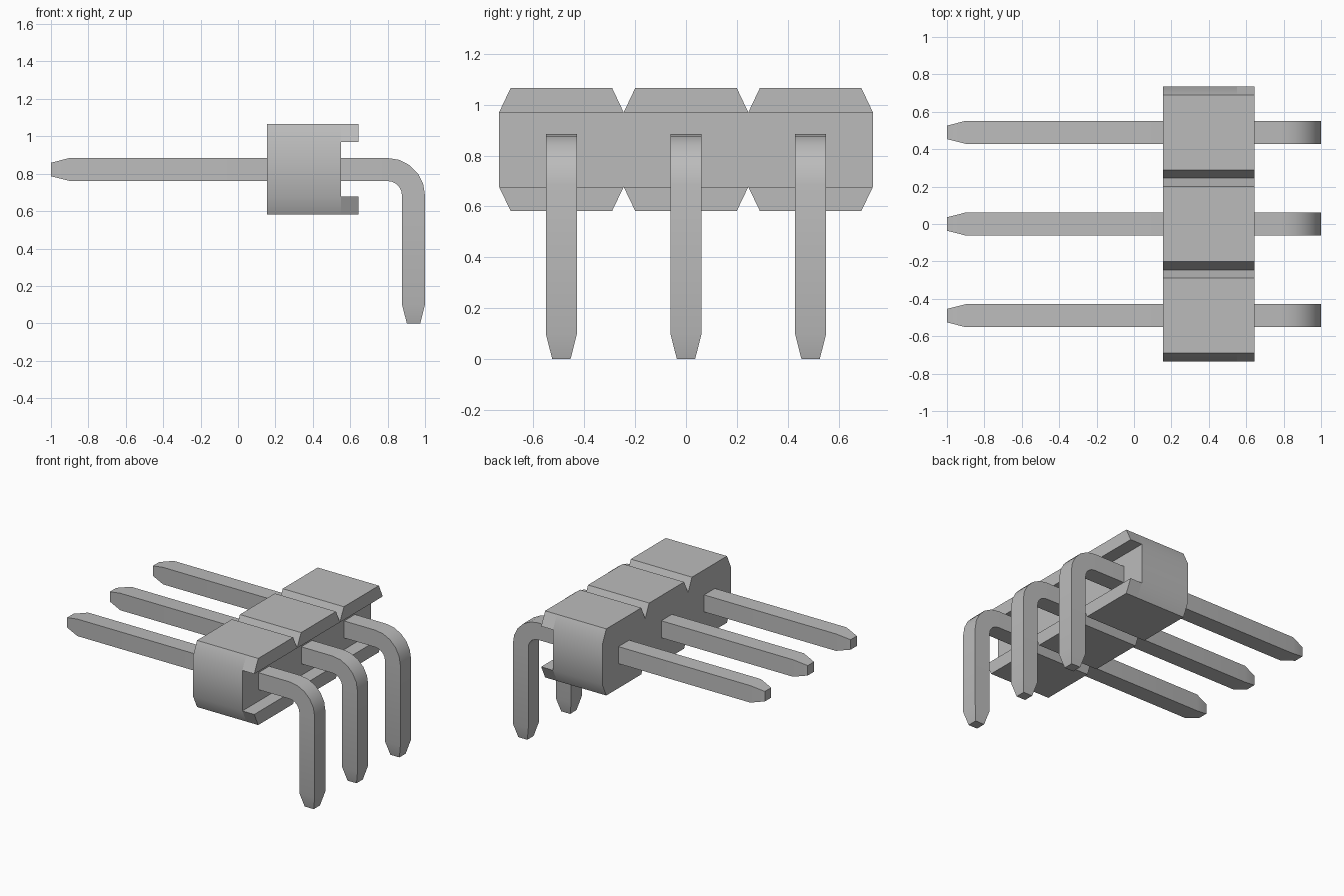
import bpy, bmesh, math
from mathutils import Vector

cube = bpy.data.objects.get("Cube")
if cube:
    bpy.data.objects.remove(cube, do_unlink=True)

PITCH = 0.49
grey = bpy.data.materials.new("grey")
grey.use_nodes = True
grey.diffuse_color = (0.5, 0.5, 0.5, 1)
grey.node_tree.nodes["Principled BSDF"].inputs["Base Color"].default_value = (0.5, 0.5, 0.5, 1)


def finish(bm, name):
    bmesh.ops.recalc_face_normals(bm, faces=bm.faces[:])
    mesh = bpy.data.meshes.new(name)
    bm.to_mesh(mesh)
    bm.free()
    obj = bpy.data.objects.new(name, mesh)
    bpy.context.collection.objects.link(obj)
    mesh.materials.append(grey)
    bpy.ops.object.select_all(action='DESELECT')
    obj.select_set(True)
    bpy.context.view_layer.objects.active = obj
    bpy.ops.object.shade_smooth_by_angle(angle=math.radians(30))
    return obj


def extrude(bm, faces, distance):
    out = bmesh.ops.extrude_face_region(bm, geom=faces)["geom"]
    bmesh.ops.translate(bm, vec=(distance, 0, 0),
                        verts=[g for g in out if isinstance(g, bmesh.types.BMVert)])
    return [g for g in out if isinstance(g, bmesh.types.BMFace)]


# Housing: a middle band with three chamfered flanges above and below
def build_housing():
    bm = bmesh.new()
    x0, half = 0.155, PITCH / 2
    rows = []
    for inner, outer in ((0.677, 0.583), (0.97, 1.065)):
        row = [bm.verts.new((x0, (i - 1.5) * PITCH, inner)) for i in range(4)]
        rows.append(row)
        for i in range(3):
            y = (i - 1) * PITCH
            tips = [bm.verts.new((x0, y + s * 0.2, outer)) for s in (1, -1)]
            bm.faces.new([row[i], row[i + 1]] + tips)
    bm.faces.new(rows[0] + rows[1][::-1])
    bmesh.ops.recalc_face_normals(bm, faces=bm.faces[:])
    front = extrude(bm, bm.faces[:], 0.395)
    # Only the flanges continue, leaving the recess behind the pins
    extrude(bm, [f for f in front if abs(f.calc_center_median().z - 0.824) > 0.1], 0.095)
    return finish(bm, "housing")


# Pin: square section swept along a right-angle bend, tapered at both ends
def build_pin(name, y):
    r, w, tip = 0.1395, 0.0615, 0.036
    cx, cz = 1 - w - r, 0.8225 - r
    stations = [(-1, 0.8225, 0, tip), (-0.9, 0.8225, 0, w)]
    for i in range(6):
        a = math.radians(18 * i)
        stations.append((cx + r * math.sin(a), cz + r * math.cos(a), a, w))
    stations += [(1 - w, 0.1, math.pi / 2, w), (1 - w, 0, math.pi / 2, tip)]
    bm = bmesh.new()
    rings = []
    for x, z, a, h in stations:
        out = Vector((math.sin(a), 0, math.cos(a)))
        side = Vector((0, 1, 0))
        rings.append([bm.verts.new(Vector((x, y, z)) + out * h * u + side * h * v)
                      for u, v in ((1, 1), (1, -1), (-1, -1), (-1, 1))])
    for a, b in zip(rings, rings[1:]):
        for k in range(4):
            n = (k + 1) % 4
            bm.faces.new((a[k], a[n], b[n], b[k]))
    bm.faces.new(rings[0])
    bm.faces.new(rings[-1])
    return finish(bm, name)


build_housing()
for label, offset in (("front", -PITCH), ("middle", 0), ("back", PITCH)):
    build_pin(label + "_pin", offset)
